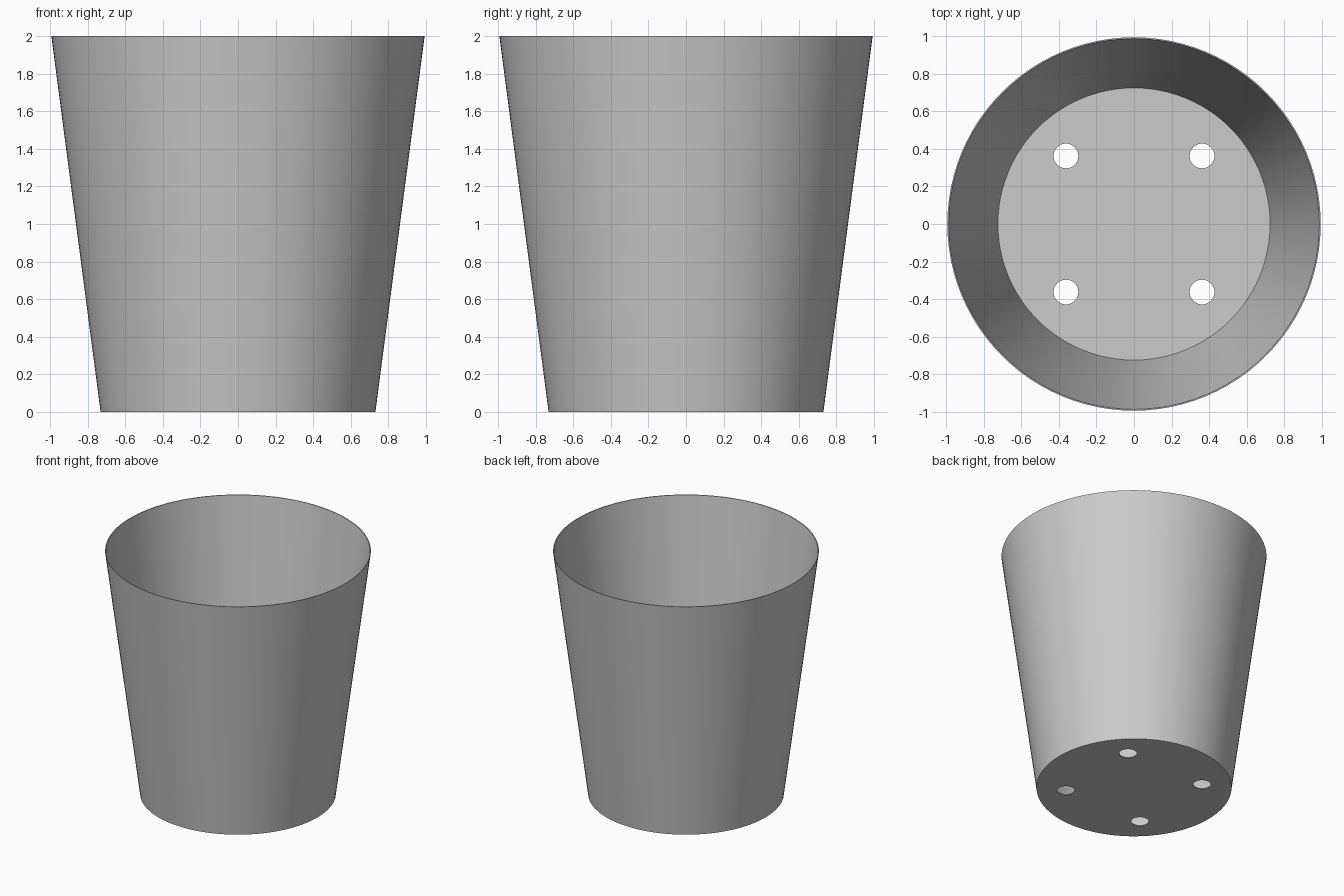
import bpy
import bmesh
import math
from mathutils import Matrix

cube = bpy.data.objects.get("Cube")
if cube:
    bpy.data.objects.remove(cube)

HEIGHT = 2.0
TOP_RADIUS = 0.993
BASE_RADIUS = 0.731
WALL = 0.007
SIDES = 96
HOLE_OFFSET = 0.362
HOLE_RADIUS = 0.066


def make_material(name, colour):
    mat = bpy.data.materials.new(name)
    mat.use_nodes = True
    mat.diffuse_color = colour
    mat.node_tree.nodes["Principled BSDF"].inputs["Base Color"].default_value = colour
    return mat


def make_object(name, bm):
    bmesh.ops.recalc_face_normals(bm, faces=bm.faces)
    mesh = bpy.data.meshes.new(name)
    bm.to_mesh(mesh)
    bm.free()
    obj = bpy.data.objects.new(name, mesh)
    bpy.context.collection.objects.link(obj)
    return obj


# Pot: thin tapered wall and floor, as rings along one closed profile
bm = bmesh.new()
profile = [(BASE_RADIUS, 0), (TOP_RADIUS, HEIGHT),
           (TOP_RADIUS - WALL, HEIGHT), (BASE_RADIUS - WALL, WALL)]
rings = []
for radius, z in profile:
    ring = bmesh.ops.create_circle(bm, segments=SIDES, radius=radius,
                                   matrix=Matrix.Translation((0, 0, z)))
    rings.append(ring["verts"])
for lower, upper in zip(rings, rings[1:]):
    for i in range(SIDES):
        j = (i + 1) % SIDES
        bm.faces.new((lower[i], lower[j], upper[j], upper[i]))
bm.faces.new(rings[0])
bm.faces.new(rings[-1])
pot = make_object("plant_pot", bm)
pot.data.materials.append(make_material("plain grey", (0.6, 0.6, 0.6, 1)))

# Drainage holes: four cutters through the floor
bm = bmesh.new()
for sx in (-1, 1):
    for sy in (-1, 1):
        bmesh.ops.create_cone(bm, cap_ends=True, segments=32, depth=0.2,
                              radius1=HOLE_RADIUS, radius2=HOLE_RADIUS,
                              matrix=Matrix.Translation((sx * HOLE_OFFSET, sy * HOLE_OFFSET, 0)))
cutter = make_object("drainage_hole_cutter", bm)
cutter.hide_render = True

bpy.ops.object.select_all(action="DESELECT")
pot.select_set(True)
bpy.context.view_layer.objects.active = pot
holes = pot.modifiers.new("drainage_holes", "BOOLEAN")
holes.operation = "DIFFERENCE"
holes.solver = "EXACT"
holes.object = cutter
bpy.ops.object.modifier_apply(modifier=holes.name)
bpy.data.objects.remove(cutter)

# Smooth wall with crisp rim and base edges
bpy.ops.object.shade_smooth_by_angle(angle=math.radians(30))
